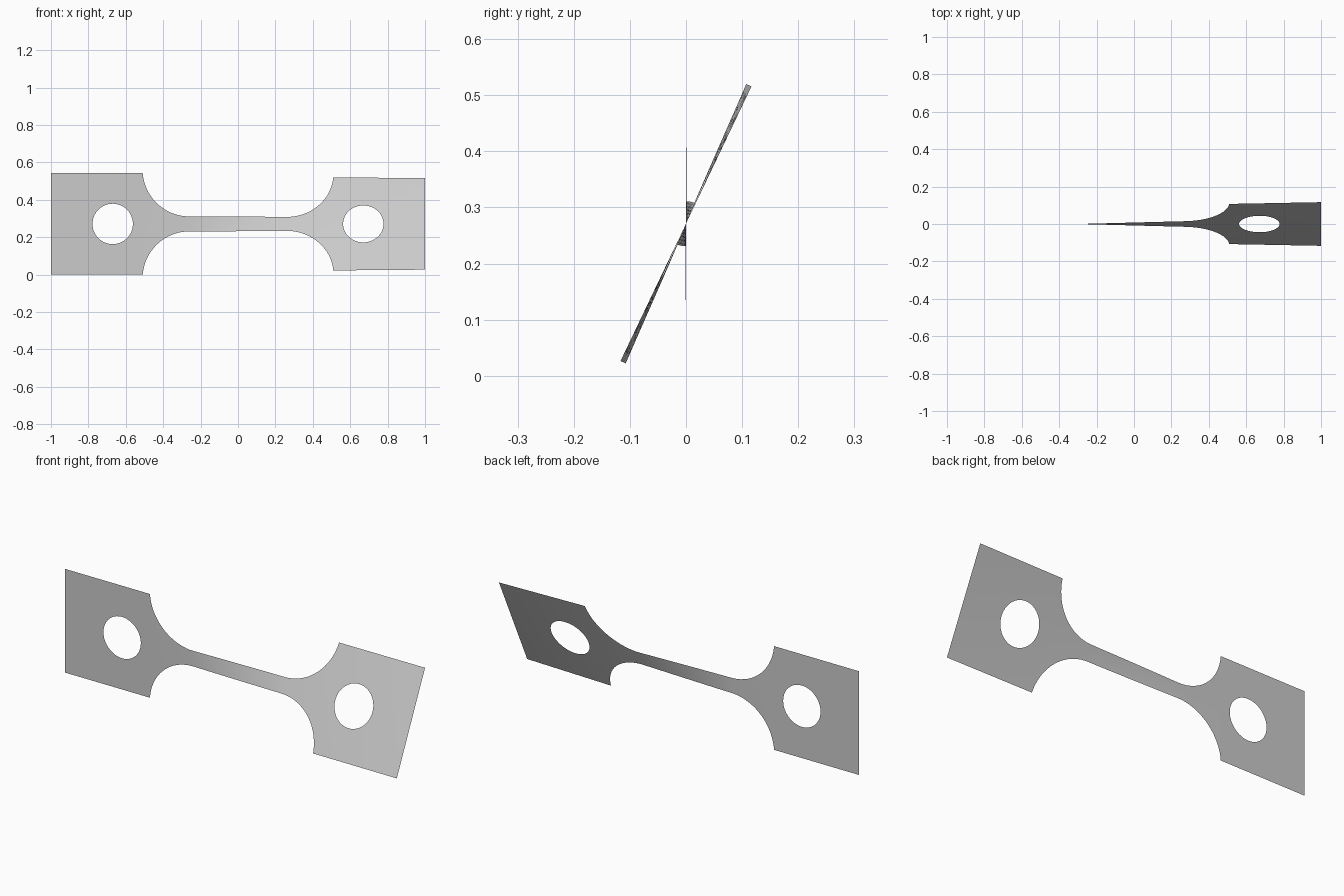
import bpy
import bmesh
from math import sin, cos, pi, radians, sqrt

old = bpy.data.objects.get("Cube")
if old:
    bpy.data.objects.remove(old, do_unlink=True)

MID = 0.271        # height of the centre line, half the grip width
NECK = 0.04        # half width of the neck
NECK_END = 0.26    # where the straight neck meets the fillets
FILLET = 0.25
HOLE_X, HOLE_R = 0.67, 0.108
GRIP_X = NECK_END + sqrt(FILLET**2 - (NECK + FILLET - MID)**2)
ROWS = 6
TWIST = [(-1, 0), (-0.5, 0), (-0.27, 1), (0.27, 21.8), (0.5, 23.3), (1, 25.5)]


def half_width(x):
    """Outer edge: straight neck, round fillet, wide grip."""
    d = abs(x) - NECK_END
    if d <= 0:
        return NECK
    if abs(x) >= GRIP_X - 1e-6:
        return MID
    return NECK + FILLET - sqrt(FILLET**2 - d**2)


def hole_half(x):
    d = abs(abs(x) - HOLE_X)
    return sqrt(HOLE_R**2 - d**2) if d < HOLE_R - 1e-6 else 0


def twist(x):
    for (x0, a0), (x1, a1) in zip(TWIST, TWIST[1:]):
        if x <= x1 + 1e-6:
            return radians(a0 + (a1 - a0) * (x - x0) / (x1 - x0))
    return radians(TWIST[-1][1])


def spread(a, b, n):
    return [a + (b - a) * i / n for i in range(n + 1)]


# Stations along one half, spaced by angle round the hole and the fillet
half = spread(0, NECK_END, 10)
half += [NECK_END + FILLET * sin(t) for t in spread(0, pi / 2, 20)
         if NECK_END + FILLET * sin(t) < GRIP_X - 0.002]
half += spread(GRIP_X, HOLE_X - HOLE_R, 2)
half += [HOLE_X - HOLE_R * cos(t) for t in spread(0, pi, 32)]
half += spread(HOLE_X + HOLE_R, 1, 6)
stations = sorted({round(s * x, 5) for x in half for s in (-1, 1)})

# Twisted sheet: a strip above and a strip below the centre line
bm = bmesh.new()
for side in (1, -1):
    columns = []
    for x in stations:
        a = twist(x)
        column = []
        for v in spread(hole_half(x), half_width(x), ROWS):
            v *= side
            column.append(bm.verts.new((x, v * sin(a), MID + v * cos(a))))
        columns.append(column)
    for left, right in zip(columns, columns[1:]):
        for r in range(ROWS):
            face = [left[r], right[r], right[r + 1], left[r + 1]]
            bm.faces.new(face if side > 0 else face[::-1])
bmesh.ops.remove_doubles(bm, verts=bm.verts, dist=1e-5)
for face in bm.faces:
    face.smooth = True

mesh = bpy.data.meshes.new("twisted_test_strip")
bm.to_mesh(mesh)
bm.free()
strip = bpy.data.objects.new("twisted_test_strip", mesh)
bpy.context.collection.objects.link(strip)

# Plain grey metal
grey = bpy.data.materials.new("light_grey")
grey.use_nodes = True
colour = (0.6, 0.6, 0.6, 1)
grey.diffuse_color = colour
grey.node_tree.nodes["Principled BSDF"].inputs["Base Color"].default_value = colour
mesh.materials.append(grey)
